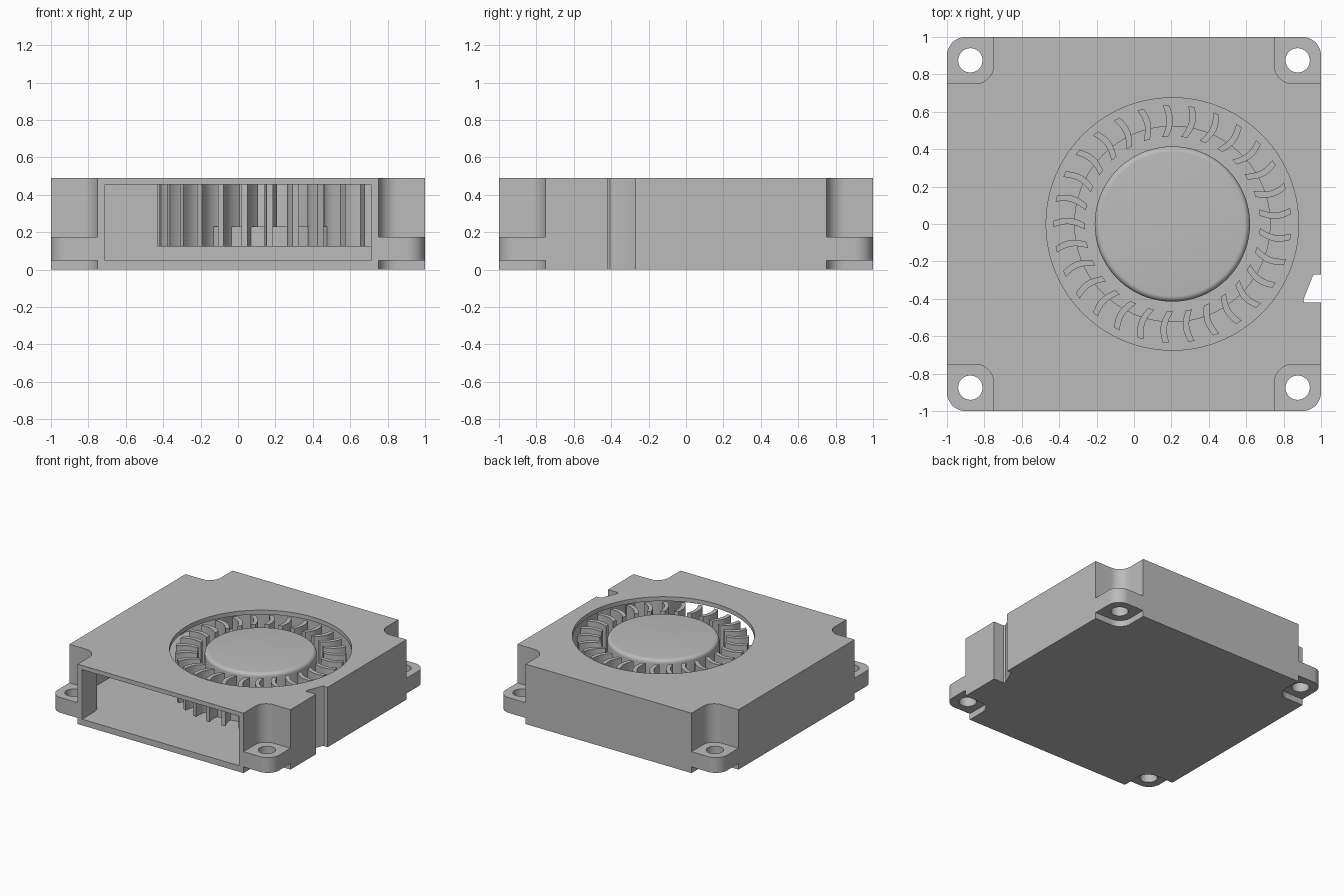
import bpy, bmesh, math
from mathutils import Matrix

cube = bpy.data.objects.get("Cube")
if cube:
    bpy.data.objects.remove(cube, do_unlink=True)

HEIGHT = 0.49
FLOOR, CEILING = 0.05, 0.455
WALL = 0.04
POCKET, FILLET = 0.75, 0.1
FAN_X = 0.205
BLADES = 29

grey = bpy.data.materials.new("plain grey")
grey.use_nodes = True
COLOUR = (0.5, 0.5, 0.5, 1)
grey.diffuse_color = COLOUR
grey.node_tree.nodes["Principled BSDF"].inputs["Base Color"].default_value = COLOUR


def make_object(name, bm):
    bmesh.ops.recalc_face_normals(bm, faces=bm.faces)
    mesh = bpy.data.meshes.new(name)
    bm.to_mesh(mesh)
    bm.free()
    mesh.materials.append(grey)
    obj = bpy.data.objects.new(name, mesh)
    bpy.context.collection.objects.link(obj)
    return obj


def add_prism(bm, points, low, high):
    face = bm.faces.new([bm.verts.new((x, y, low)) for x, y in points])
    top = bmesh.ops.extrude_face_region(bm, geom=[face])["geom"]
    verts = [v for v in top if isinstance(v, bmesh.types.BMVert)]
    bmesh.ops.translate(bm, verts=verts, vec=(0, 0, high - low))
    return verts


def prism(name, points, low, high):
    bm = bmesh.new()
    add_prism(bm, points, low, high)
    return make_object(name, bm)


def arc(cx, cy, radius, start, end, steps=12):
    angles = [math.radians(start + (end - start) * i / steps) for i in range(steps + 1)]
    return [(cx + radius * math.cos(a), cy + radius * math.sin(a)) for a in angles]


def circle(cx, cy, radius, steps=96):
    return arc(cx, cy, radius, 0, 360, steps)[:-1]


def cut(obj, cutter):
    mod = obj.modifiers.new("cut", "BOOLEAN")
    mod.operation = "DIFFERENCE"
    mod.solver = "EXACT"
    mod.object = cutter
    bpy.context.view_layer.objects.active = obj
    bpy.ops.object.modifier_apply(modifier=mod.name)
    bpy.data.objects.remove(cutter, do_unlink=True)


def smooth(obj):
    bpy.ops.object.select_all(action="DESELECT")
    obj.select_set(True)
    bpy.context.view_layer.objects.active = obj
    bpy.ops.object.shade_smooth_by_angle(angle=math.radians(30))


def casing_outline(inset):
    """Square with four rounded corner pockets and a cable notch on the left side."""
    edge, pocket = 1 - inset, POCKET - inset
    centre = POCKET + FILLET
    corner = [(edge, pocket)] + arc(centre, centre, FILLET + inset, 270, 180) + [(pocket, edge)]
    points = []
    for quarter in range(4):
        c, s = round(math.cos(quarter * math.pi / 2)), round(math.sin(quarter * math.pi / 2))
        points += [(c * x - s * y, s * x + c * y) for x, y in corner]
    points += [(edge, -0.42 - inset), (0.91 - inset, -0.42 - inset), (0.905 - inset, -0.405),
               (0.955 - inset, -0.28 + inset), (0.965 - inset, -0.27 + inset), (edge, -0.27 + inset)]
    return points


# Hollow casing, open at the front and around the fan
casing = prism("casing", casing_outline(0), 0, HEIGHT)
cavity = [(x, -1.1 if y < -0.9 and abs(x) < POCKET else y) for x, y in casing_outline(WALL)]
cut(casing, prism("cavity_cutter", cavity, FLOOR, CEILING))
cut(casing, prism("intake_cutter", circle(FAN_X, 0, 0.675), 0.4, 0.6))
smooth(casing)

# Mounting ears with screw holes
ear_shape = ([(1, POCKET)] + arc(0.9, 0.9, FILLET, 0, 90) + [(POCKET, 1)]
             + arc(POCKET + FILLET, POCKET + FILLET, FILLET, 180, 270))
for side, sx in (("left", 1), ("right", -1)):
    for end, sy in (("front", -1), ("back", 1)):
        ear = prism(f"{end}_{side}_ear", [(sx * x, sy * y) for x, y in ear_shape], 0.05, 0.175)
        cut(ear, prism("screw_cutter", circle(sx * 0.875, sy * 0.875, 0.065, 48), 0, 0.3))
        smooth(ear)

# Turned hub with a softened rim and a wide base disc
rim = [(r, z) for r, z in arc(0.385, 0.45, 0.03, 0, 90, 6)]
profile = [(0, 0.125), (0.525, 0.125), (0.525, 0.23), (0.415, 0.23)] + rim + [(0, 0.48)]
bm = bmesh.new()
verts = [bm.verts.new((r, 0, z)) for r, z in profile]
edges = [bm.edges.new(pair) for pair in zip(verts, verts[1:])]
bmesh.ops.spin(bm, geom=verts + edges, cent=(0, 0, 0), axis=(0, 0, 1),
               angle=2 * math.pi, steps=96)
bmesh.ops.remove_doubles(bm, verts=bm.verts, dist=0.0005)
hub = make_object("fan_hub", bm)
hub.location.x = FAN_X
smooth(hub)

# Ring of bowed blades
bm = bmesh.new()
steps = 8
bowed = [(0.468 + 0.167 * i / steps, 0.022 * math.sin(math.pi * i / steps) - 0.012 + 0.012 * i / steps)
         for i in range(steps + 1)]
half = 0.017
shape = [(r, -bow - half) for r, bow in bowed] + [(r, -bow + half) for r, bow in reversed(bowed)]
for i in range(BLADES):
    turn = Matrix.Rotation(math.pi + 2 * math.pi * i / BLADES, 2)
    points = [(turn[0][0] * x + turn[0][1] * y, turn[1][0] * x + turn[1][1] * y) for x, y in shape]
    add_prism(bm, points, 0.125, 0.47)
blades = make_object("fan_blades", bm)
blades.location.x = FAN_X
smooth(blades)
